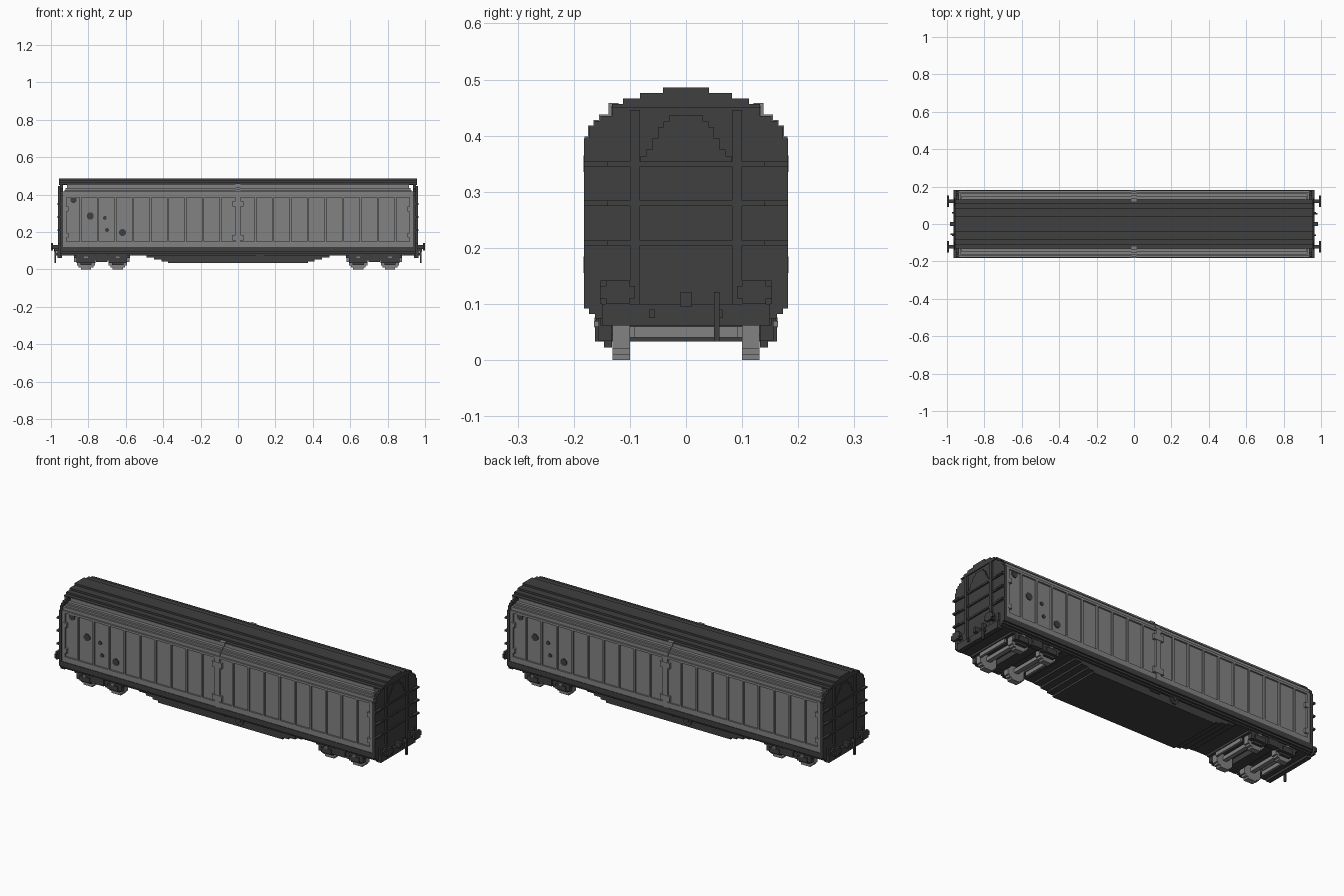
import bpy, bmesh, math
from mathutils import Matrix

cube = bpy.data.objects.get("Cube")
if cube:
    bpy.data.objects.remove(cube, do_unlink=True)


def material(name, value):
    m = bpy.data.materials.new(name)
    m.use_nodes = True
    colour = (value, value, value, 1)
    m.diffuse_color = colour
    m.node_tree.nodes["Principled BSDF"].inputs["Base Color"].default_value = colour
    return m


DARK = material("dark grey", 0.05)
LIGHT = material("light grey", 0.225)

# Mirror signs: both ends, both sides, all four corners, or half-turn symmetry
SIGNS = {"": [(1, 1)], "x": [(1, 1), (-1, 1)], "y": [(1, 1), (1, -1)],
         "xy": [(1, 1), (-1, 1), (1, -1), (-1, -1)], "turn": [(1, 1), (-1, -1)]}


def finish(name, bm, mat):
    mesh = bpy.data.meshes.new(name)
    bm.to_mesh(mesh)
    bm.free()
    mesh.materials.append(mat)
    bpy.context.collection.objects.link(bpy.data.objects.new(name, mesh))


def part(name, mat, boxes, sym=""):
    """One object made of boxes (x0, x1, y0, y1, z0, z1), repeated by symmetry."""
    bm = bmesh.new()
    for x0, x1, y0, y1, z0, z1 in boxes:
        for sx, sy in SIGNS[sym]:
            at = Matrix.Translation((sx * (x0 + x1) / 2, sy * (y0 + y1) / 2, (z0 + z1) / 2))
            size = Matrix.Diagonal((x1 - x0, y1 - y0, z1 - z0, 1))
            bmesh.ops.create_cube(bm, size=1, matrix=at @ size)
    finish(name, bm, mat)


def discs(name, mat, items, y0, y1, sym="turn"):
    """Eight-sided discs (x, z, radius) lying between two depths on the sides."""
    bm = bmesh.new()
    for x, z, r in items:
        for sx, sy in SIGNS[sym]:
            m = Matrix.Translation((sx * x, sy * (y0 + y1) / 2, z))
            m = m @ Matrix.Rotation(math.pi / 2, 4, 'X') @ Matrix.Rotation(math.pi / 8, 4, 'Z')
            bmesh.ops.create_cone(bm, cap_ends=True, segments=8, radius1=r, radius2=r,
                                  depth=y1 - y0, matrix=m)
    finish(name, bm, mat)


def prism(name, mat, tiers, z, x0, x1, sym=""):
    """Stepped cross-section of (half width, top) tiers, swept along x."""
    outline = []
    for w, top in tiers:
        outline += [(w, z), (w, top)]
        z = top
    outline += [(-y, h) for y, h in reversed(outline)]
    bm = bmesh.new()
    for s, _ in SIGNS[sym]:
        face = bm.faces.new([bm.verts.new((s * x0, y, h)) for y, h in outline])
        out = bmesh.ops.extrude_face_region(bm, geom=[face])
        verts = [v for v in out["geom"] if isinstance(v, bmesh.types.BMVert)]
        bmesh.ops.translate(bm, vec=(s * (x1 - x0), 0, 0), verts=verts)
    bmesh.ops.recalc_face_normals(bm, faces=bm.faces)
    finish(name, bm, mat)


# Body shell: end walls, sill and stepped roof
ROOF = [(.132, .456), (.112, .466), (.082, .476), (.041, .486)]
prism("end_walls", DARK, [(.162, .082), (.173, .092), (.182, .395), (.173, .416),
      (.163, .426), (.152, .435)] + ROOF, .074, .936, .952, "x")
prism("roof", DARK, ROOF, .45, -.957, .957)
prism("sill", DARK, [(.162, .082), (.173, .092), (.182, .12)], .074, -.952, .952)

# Sliding doors: recessed panels, ribs, frames and stepped tops
part("door_panels", LIGHT, [(-.93, .93, -.17, .17, .12, .395)])
ribs = [(k * .0935 - .005, k * .0935 + .005, .165, .179, .13, .39)
        for k in range(-9, 10) if k]
part("door_ribs", LIGHT, ribs, "y")
part("door_frames", LIGHT, [
    (-.935, .935, .165, .179, .12, .148),
    (-.935, .935, .165, .179, .385, .397),
    (-.935, -.918, .165, .179, .12, .39),
    (.918, .935, .165, .179, .12, .39)], "y")
part("door_tops", LIGHT, [
    (-.935, .935, -.172, .172, .395, .415),
    (-.928, .928, -.162, .162, .415, .425),
    (-.922, .922, -.151, .151, .425, .435),
    (-.915, .915, -.134, .134, .435, .453)])
part("centre_posts", LIGHT, [
    (-.014, .014, .165, .181, .12, .398),
    (-.014, .014, .12, .175, .398, .418),
    (-.014, .014, .12, .165, .418, .428),
    (-.014, .014, .12, .155, .428, .438),
    (-.014, .014, .12, .138, .438, .458),
    (-.03, .03, .165, .183, .335, .365),
    (-.03, .03, .165, .183, .155, .185)], "y")
part("door_latches", LIGHT, [(.905, .925, .165, .182, z, z + .025) for z in (.17, .31)], "xy")

# Plain round markers on the door panels
discs("side_markers", DARK, [(-.88, .372, .018), (-.79, .285, .02), (-.617, .197, .02),
                             (-.712, .275, .011), (-.70, .21, .011)], -.174, -.169)

# End wall framing
part("end_posts", DARK, [(.95, .962, .082, .10, .10, .446)], "xy")
part("end_rails", DARK, [(.95, .960, -.182, .182, z, z + .009)
                         for z in (.345, .275, .204)], "x")
part("rail_brackets", DARK, [(.95, .966, .14, .182, z, z + .009)
                             for z in (.345, .275, .204)], "xy")
ARCH = [(.081, .364), (.07, .375), (.06, .395), (.05, .415), (.04, .425), (.03, .436)]
prism("end_arches", DARK, ARCH, .354, .95, .956, "x")

# Headstocks, buffers, couplers and brake stanchions
part("headstocks", DARK, [(.94, .966, -.15, .15, .062, .10)], "x")
part("buffers", DARK, [
    (.95, .962, .09, .152, .10, .142),
    (.96, .99, .112, .132, .11, .131),
    (.988, 1.0, .091, .153, .11, .132),
    (.988, 1.0, .101, .143, .10, .142)], "xy")
part("couplers", DARK, [(.95, .985, -.01, .01, .095, .121)], "x")
part("hose_stubs", DARK, [(.95, .974, .055, .065, .075, .09)], "xy")
part("brake_stanchions", DARK, [(.96, .982, .05, .06, .1, .121),
                                (.972, .982, .05, .06, .033, .121)], "turn")

# Stepped belly between the bogies
steps = [(.375, .033), (.41, .043), (.45, .053), (.49, .063), (.53, .073), (.565, .084)]
part("belly", DARK, [(-x, x, -.151, .151, z, z + .012 if z < .08 else .10)
                     for x, z in steps])
discs("handwheels", DARK, [(.118, .067, .025)], -.158, -.15)
discs("handwheel_hubs", DARK, [(.118, .067, .01)], -.163, -.157)
part("belly_plates", DARK, [(-.03, .03, .15, .156, .063, .071)], "y")

# Bogies: side frames, axle boxes, springs, cross members
C, A = .728, .085
frames = [(C - .15, C + .15, .132, .152, .062, .088),
          (C - .03, C + .03, .132, .160, .038, .092),
          (C - .06, C + .06, .132, .154, .048, .07)]
for x in (C - A, C + A):
    frames += [(x - .05, x + .05, .132, .156, .035, .082),
               (x - .03, x + .03, .132, .162, .033, .06),
               (x - .03, x + .03, .132, .146, .022, .04)]
part("bogie_frames", DARK, frames, "xy")
part("bogie_bolsters", DARK, [
    (C - .03, C + .03, -.135, .135, .045, .085),
    (C - .15, C - .135, -.135, .135, .062, .085),
    (C + .135, C + .15, -.135, .135, .062, .085),
    (C - .012, C + .012, -.14, .14, .08, .11)], "x")

# Wheels with stepped rims, axles and axle ends
wheels, axles, tips = [], [], []
for x in (C - A, C + A):
    for half, z0, z1 in [(.027, 0, .01), (.04, .01, .021), (.049, .021, .07),
                         (.04, .07, .08), (.027, .08, .09)]:
        wheels.append((x - half, x + half, .10, .131, z0, z1))
    axles.append((x - .012, x + .012, -.105, .105, .04, .06))
    tips.append((x - .01, x + .01, .13, .164, .06, .07))
part("wheels", LIGHT, wheels, "xy")
part("axles", LIGHT, axles, "x")
part("axle_ends", LIGHT, tips, "xy")
part("brake_beams", LIGHT, [(C - .148, C - .135, -.092, .092, .04, .06),
                            (C + .135, C + .148, -.092, .092, .04, .06)], "x")
